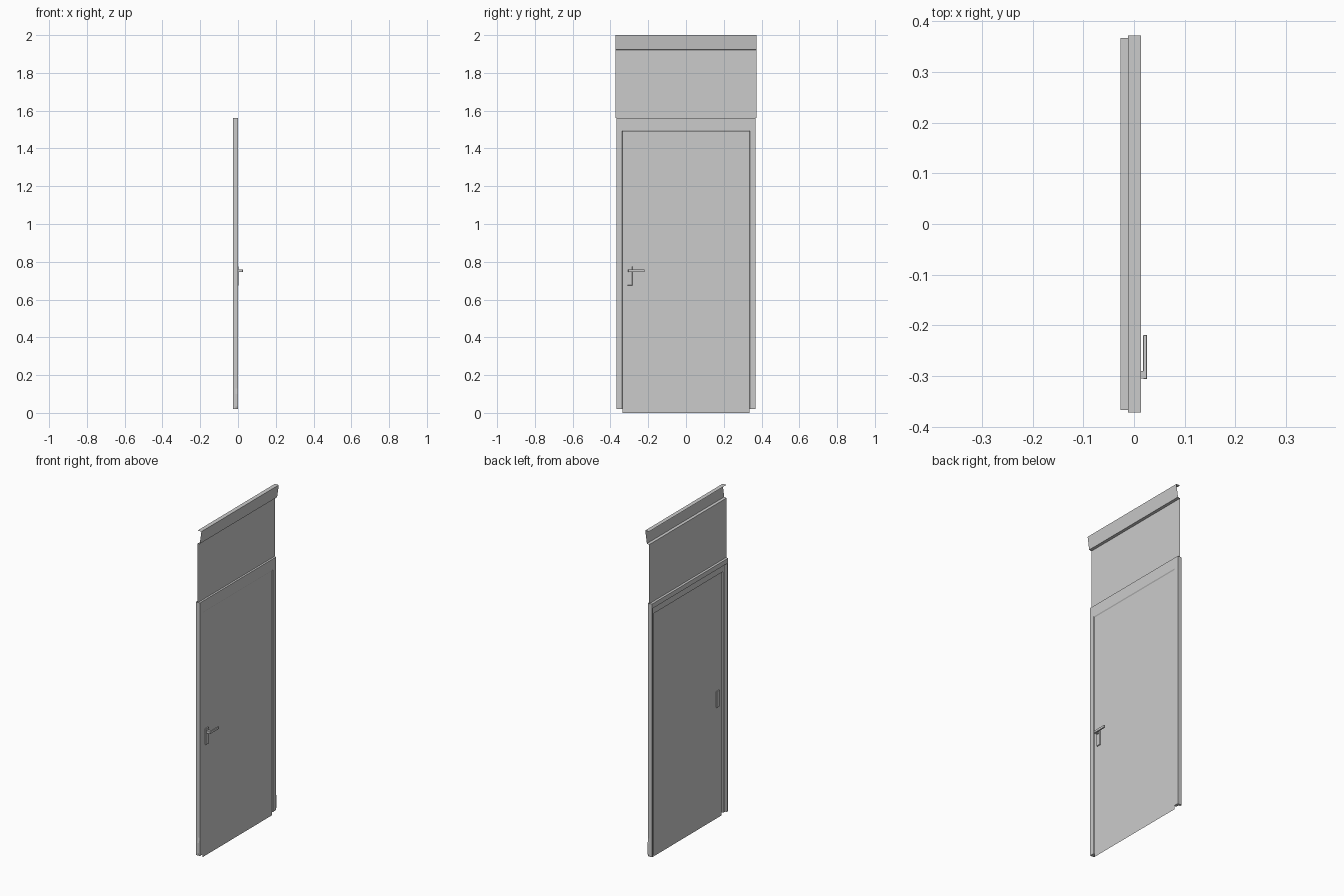
import bpy, bmesh

if "Cube" in bpy.data.objects:
    bpy.data.objects.remove(bpy.data.objects["Cube"])


def finish(name, bm):
    bmesh.ops.recalc_face_normals(bm, faces=bm.faces)
    me = bpy.data.meshes.new(name)
    bm.to_mesh(me)
    bm.free()
    ob = bpy.data.objects.new(name, me)
    bpy.context.collection.objects.link(ob)
    return ob


def box(name, x, y, z, bevel=0.0):
    """Box from (min, max) ranges."""
    bm = bmesh.new()
    bmesh.ops.create_cube(bm, size=1)
    for v in bm.verts:
        for i, (a, b) in enumerate((x, y, z)):
            v.co[i] = (a + b) / 2 + v.co[i] * (b - a)
    if bevel:
        bmesh.ops.bevel(bm, geom=bm.edges[:], offset=bevel, segments=1, affect='EDGES')
    return finish(name, bm)


def loft(name, rows, closed=False, caps=False):
    """Join rows of points with quads; closed rows form tubes."""
    bm = bmesh.new()
    rows = [[bm.verts.new(p) for p in r] for r in rows]
    n = len(rows[0])
    for a, b in zip(rows, rows[1:]):
        for i in range(n if closed else n - 1):
            j = (i + 1) % n
            bm.faces.new((a[i], a[j], b[j], b[i]))
    if caps:
        bm.faces.new(rows[0])
        bm.faces.new(rows[-1])
    return finish(name, bm)


HALF = 0.372       # sheet half width
FRAME = 0.367      # frame half width
SIDE, HEAD = 0.032, 0.072   # frame bar widths
TOP, FOOT = 1.56, 0.02
LEAF_X = -0.004

# Door frame: folded section swept up, across and down
section = [(LEAF_X, 1), (0, 0.92), (0, 0), (-0.027, 0),
           (-0.027, 0.4), (-0.016, 0.45), (-0.016, 1)]
path = [(-1, False), (-1, True), (1, True), (1, False)]
loft("door_frame",
     [[(x, s * (FRAME - SIDE * t), TOP - HEAD * t if top else FOOT) for x, t in section]
      for s, top in path], closed=True, caps=True)

# Door leaf: thin sheet reaching the ground
w = FRAME - SIDE
loft("door_leaf", [[(LEAF_X, -w, 0), (LEAF_X, w, 0)],
                   [(LEAF_X, -w, TOP - HEAD), (LEAF_X, w, TOP - HEAD)]])

# Panel above the door
loft("upper_panel", [[(-0.012, -HALF, TOP), (-0.012, HALF, TOP)],
                     [(-0.012, -HALF, 1.92), (-0.012, HALF, 1.92)]])

# Folded cap along the top
cap = [(-0.012, 1.92), (0.003, 1.923), (0.014, 2.0), (-0.012, 2.0)]
loft("top_cap", [[(x, s * HALF, z) for x, z in cap] for s in (-1, 1)])

# Small flared tabs at the frame feet
for s, side in ((-1, "left"), (1, "right")):
    loft("foot_tab_" + side,
         [[(-0.002, s * FRAME, 0.13), (-0.012, s * FRAME, 0.13)],
          [(-0.002, s * HALF, 0.10), (-0.012, s * HALF, 0.10)],
          [(-0.002, s * HALF, 0.035), (-0.012, s * HALF, 0.035)],
          [(-0.002, s * FRAME, FOOT), (-0.012, s * FRAME, FOOT)]])

# Handle: plates on both sides, stem and lever
box("front_handle_plate", (LEAF_X, 0.003), (-0.311, -0.284), (0.675, 0.775), 0.001)
box("back_handle_plate", (-0.010, LEAF_X), (-0.311, -0.284), (0.675, 0.775), 0.001)
box("handle_stem", (0.002, 0.019), (-0.305, -0.290), (0.745, 0.760))
box("handle_lever", (0.018, 0.026), (-0.306, -0.219), (0.745, 0.760), 0.001)
